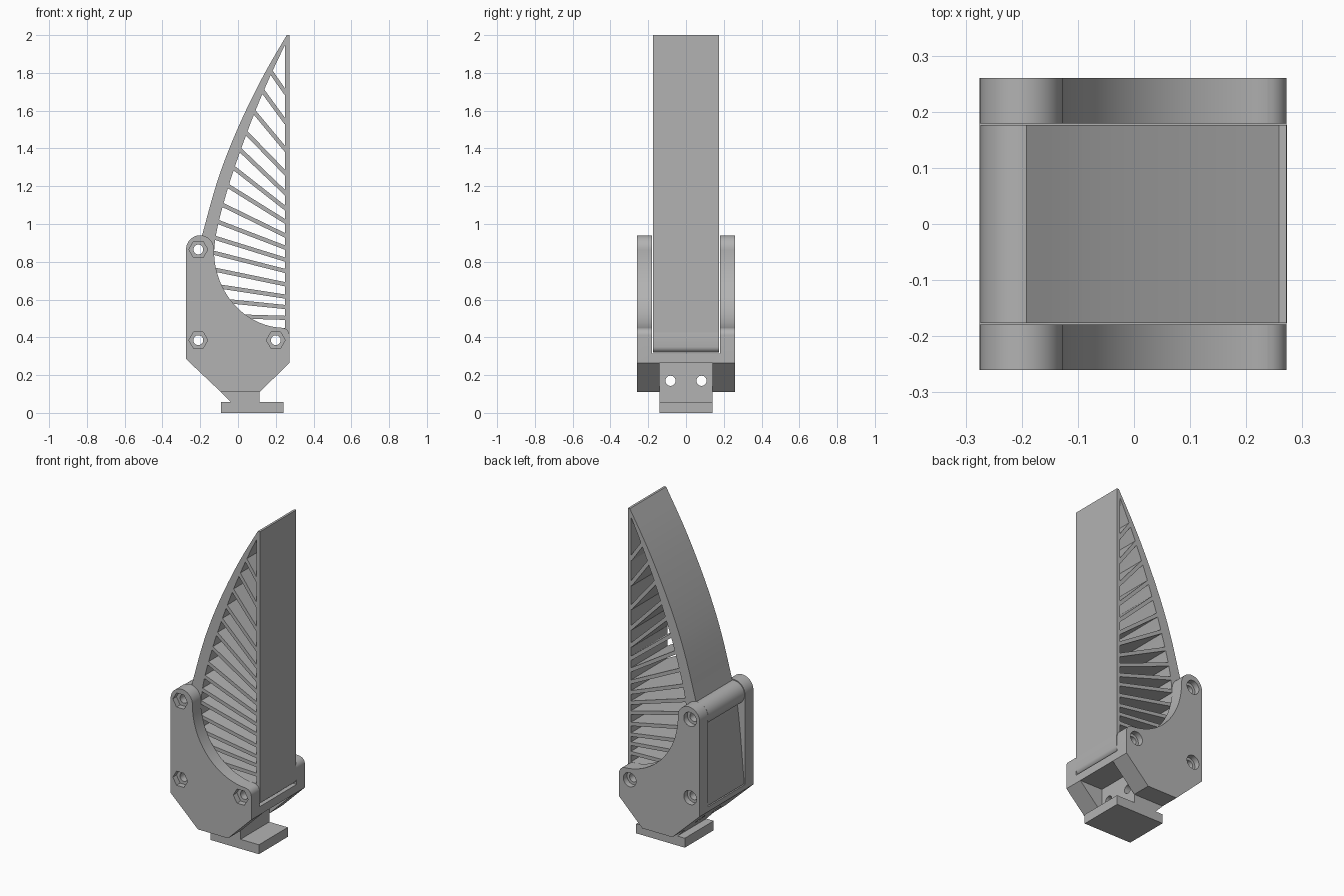
import bpy, math
from math import cos, sin, pi

old = bpy.data.objects.get("Cube")
if old:
    bpy.data.objects.remove(old, do_unlink=True)

grey = bpy.data.materials.new("plain grey")
grey.use_nodes = True
colour = (0.45, 0.45, 0.45, 1)
grey.diffuse_color = colour
grey.node_tree.nodes["Principled BSDF"].inputs["Base Color"].default_value = colour


def prism(name, pts, y0, y1):
    """Extrude an (x, z) outline along y."""
    n = len(pts)
    verts = [(x, y, z) for y in (y0, y1) for x, z in pts]
    faces = [list(range(n)), list(range(2 * n - 1, n - 1, -1))]
    faces += [(i, i + n, (i + 1) % n + n, (i + 1) % n) for i in range(n)]
    mesh = bpy.data.meshes.new(name)
    mesh.from_pydata(verts, [], faces)
    mesh.materials.append(grey)
    obj = bpy.data.objects.new(name, mesh)
    bpy.context.collection.objects.link(obj)
    bpy.ops.object.select_all(action='DESELECT')
    bpy.context.view_layer.objects.active = obj
    obj.select_set(True)
    bpy.ops.object.mode_set(mode='EDIT')
    bpy.ops.mesh.select_all(action='SELECT')
    bpy.ops.mesh.normals_make_consistent(inside=False)
    bpy.ops.object.mode_set(mode='OBJECT')
    return obj


def box(name, x0, x1, y0, y1, z0, z1):
    return prism(name, [(x0, z0), (x1, z0), (x1, z1), (x0, z1)], y0, y1)


def arc(cx, cz, rx, rz, a0, a1, n):
    steps = [math.radians(a0 + (a1 - a0) * i / n) for i in range(n + 1)]
    return [(cx + rx * cos(a), cz + rz * sin(a)) for a in steps]


def circle(cx, cz, r, n=32):
    return arc(cx, cz, r, r, 0, 360 - 360 / n, n - 1)


def cut(obj, *cutters):
    for c in cutters:
        c.hide_render = True
        m = obj.modifiers.new("cut", 'BOOLEAN')
        m.operation, m.solver, m.object = 'DIFFERENCE', 'EXACT', c
        bpy.context.view_layer.objects.active = obj
        bpy.ops.object.modifier_apply(modifier=m.name)
        bpy.data.objects.remove(c, do_unlink=True)


def smooth(obj):
    bpy.ops.object.select_all(action='DESELECT')
    bpy.context.view_layer.objects.active = obj
    obj.select_set(True)
    bpy.ops.object.shade_smooth_by_angle(angle=math.radians(30))


W = 0.176                      # half width of the finger
bolts = [(-0.21, 0.865), (-0.21, 0.385), (0.2, 0.385)]

# Bracket: one profile, with a slot for the finger and a pocket underneath
profile = [(-0.275, 0.285), (-0.09, 0.11), (0.115, 0.11), (0.272, 0.265)]
profile += arc(0.232, 0.41, 0.04, 0.04, 0, 80, 8)
profile += arc(0.25, 0.86, 0.377, 0.41, 268, 180, 32)
profile += arc(-0.201, 0.865, 0.074, 0.075, 0, 180, 24)
bracket = prism("bracket", profile, -0.26, 0.26)
cut(bracket,
    box("slot_cutter", -0.5, 0.5, -W - 0.003, W + 0.003, 0.315, 1.2),
    box("pocket_cutter", 0.115, 0.5, -0.14, 0.14, 0, 0.265))
for x, z in bolts:
    cut(bracket,
        prism("bolt_cutter", circle(x, z, 0.026), -0.4, 0.4),
        prism("nut_cutter", circle(x, z, 0.05, 6), -0.4, -0.225),
        prism("head_cutter", circle(x, z, 0.043), 0.225, 0.4))

# Mounting stem and foot, with two cross holes through the bracket
stem = prism("stem", [(-0.1, 0.12), (-0.037, 0.055), (0.115, 0.055), (0.115, 0.12)], -0.14, 0.14)
foot = box("foot", -0.09, 0.24, -0.14, 0.14, 0, 0.058)
for y in (-0.082, 0.082):
    bpy.ops.mesh.primitive_cylinder_add(radius=0.027, depth=1.2, vertices=32,
                                        location=(0, y, 0.17), rotation=(0, pi / 2, 0))
    cut(bracket, bpy.context.object)
smooth(bracket)


# Finger: curved back strip, straight contact strip, base and knuckle
def sample(pts, z):
    for (x0, z0), (x1, z1) in zip(pts, pts[1:]):
        if z <= z1:
            return x0 + (x1 - x0) * (z - z0) / (z1 - z0)
    return pts[-1][0]


def soften(pts, rounds=3):
    """Round off a polyline while keeping its ends."""
    for _ in range(rounds):
        out = [pts[0]]
        for (a, b), (c, d) in zip(pts, pts[1:]):
            out += [(a * .75 + c * .25, b * .75 + d * .25), (a * .25 + c * .75, b * .25 + d * .75)]
        pts = out + [pts[-1]]
    return pts


outer = soften([(-0.272, 0.32), (-0.23, 0.8), (-0.19, 0.94), (-0.12, 1.2), (-0.052, 1.39),
                (0.035, 1.59), (0.14, 1.8), (0.258, 2.0)])
inner = soften([(-0.15, 0.32), (-0.13, 0.8), (-0.12, 0.95), (-0.052, 1.2), (0.013, 1.39),
                (0.087, 1.59), (0.177, 1.8), (0.25, 1.95)])
back_strip = prism("finger_back_strip", outer + [(0.272, 2.0), (0.272, 1.95)] + inner[::-1], -W, W)
contact_strip = prism("finger_contact_strip",
                      [(0.25, 0.4), (0.272, 0.4), (0.272, 1.97), (0.25, 1.97)], -W, W)
base = prism("finger_base", [(-0.2, 0.45), (-0.2, 0.32)] + arc(0.243, 0.35, 0.03, 0.03, -90, 0, 6)
             + [(0.273, 0.42), (0.268, 0.45)], -W, W)
knuckle = prism("finger_knuckle", circle(-0.203, 0.865, 0.071, 40), -W, W)
for part in (back_strip, base, knuckle):
    for x, z in bolts:
        cut(part, prism("bolt_cutter", circle(x, z, 0.026), -0.4, 0.4))
for part in (back_strip, knuckle, base):
    smooth(part)

# Ribs fan from steep at the tip to level at the base
left = [1.80, 1.70, 1.59, 1.48, 1.39, 1.295, 1.20, 1.10, 1.01, 0.926, 0.847, 0.76, 0.675, 0.60, 0.515]
right = [1.69, 1.535, 1.39, 1.265, 1.16, 1.08, 1.01, 0.937, 0.873, 0.81, 0.75, 0.68, 0.615, 0.56, 0.503]
for i, (zl, zr) in enumerate(zip(left, right)):
    xl, xr = sample(inner, zl), 0.255
    dx, dz = xr - xl, zr - zl
    length = math.hypot(dx, dz)
    nx, nz = -dz / length * 0.011, dx / length * 0.011
    xl, zl = xl - dx / length * 0.02, zl - dz / length * 0.02
    prism(f"finger_rib_{i + 1}", [(xl + nx, zl + nz), (xr + nx, zr + nz),
                                  (xr - nx, zr - nz), (xl - nx, zl - nz)], -W, W)
